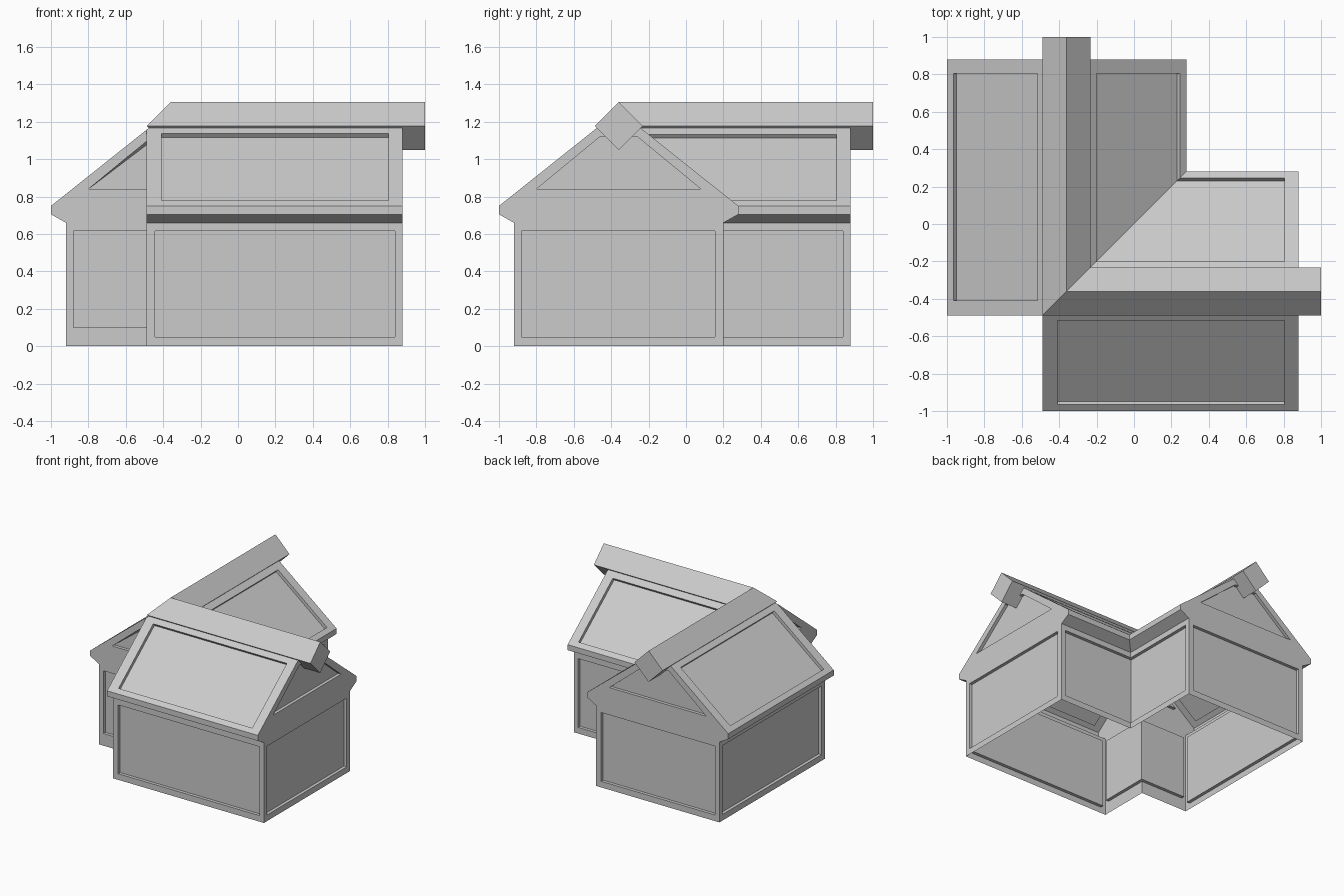
import bpy, bmesh
from mathutils import Vector as V

if "Cube" in bpy.data.objects:
    bpy.data.objects.remove(bpy.data.objects["Cube"])

MID, RUN, TOP, SLOPE = -0.36, 0.64, 1.26, 0.797   # ridge line and roof pitch
A, B = -0.49, 0.88                                # wing start and wing end
DEPTH = 0.026                                     # panel recess


def roof_z(y):
    return TOP - SLOPE * abs(y - MID)


def on_diag(p):
    return abs(p[0] - p[1]) < 1e-5


class Part:
    """Collects faces of one wing together with the copy mirrored across x = y."""

    def __init__(self, name):
        self.name, self.bm = name, bmesh.new()

    def face(self, pts, out):
        for swap in (False, True):
            ps = [V((p[1], p[0], p[2])) if swap else V(p) for p in pts]
            o = V((out[1], out[0], out[2])) if swap else V(out)
            f = self.bm.faces.new([self.bm.verts.new(p) for p in ps])
            f.normal_update()
            if f.normal.dot(o) < 0:
                f.normal_flip()

    def panel(self, outer, inner, out):
        """Framed recess; edges lying on the x = y plane stay open and mitred."""
        outer, inner, out = [V(p) for p in outer], [V(p) for p in inner], V(out).normalized()
        floor = []
        for p in inner:
            q = p - out * DEPTH
            if on_diag(p):
                if abs(out.x) < 1e-4:
                    q.x = q.y
                else:
                    q.y = q.x
            floor.append(q)
        mid = sum(floor, V()) / len(floor)
        for i in range(len(inner)):
            j = (i + 1) % len(inner)
            if on_diag(inner[i]) and on_diag(inner[j]):
                continue
            self.face([outer[i], outer[j], inner[j], inner[i]], out)
            self.face([inner[i], inner[j], floor[j], floor[i]], mid - (inner[i] + inner[j]) / 2)
        self.face(floor, out)

    def finish(self):
        bmesh.ops.remove_doubles(self.bm, verts=self.bm.verts, dist=1e-4)
        me = bpy.data.meshes.new(self.name)
        self.bm.to_mesh(me)
        self.bm.free()
        bpy.context.collection.objects.link(bpy.data.objects.new(self.name, me))


def along(y, x0, x1, z0, z1):
    return [(x0, y, z0), (x1, y, z0), (x1, y, z1), (x0, y, z1)]


def across(x, y0, y1, z0, z1):
    return [(x, y0, z0), (x, y1, z0), (x, y1, z1), (x, y0, z1)]


def at_x(x, yz):
    return [(x, y, z) for y, z in yz]


# walls: outer long side, courtyard side, gable end, outer notch
walls = Part("walls")
walls.panel(along(-.92, A, B, 0, .66), along(-.92, -.445, .84, .05, .615), (0, -1, 0))
walls.panel(along(.2, .2, B, 0, .66), along(.2, .2, .84, .05, .615), (0, 1, 0))
walls.panel(across(B, -.92, .2, 0, .66), across(B, -.88, .155, .05, .615), (1, 0, 0))
walls.panel(across(A, -.92, A, 0, .66), across(A, -.88, A, .10, .615), (-1, 0, 0))
walls.finish()

# eaves: flared soffit and fascia, with their end faces
eaves = Part("eaves")
for s, x_lo, x_mid in ((-1, A, A), (1, .2, .28)):
    w, e = MID + s * .56, MID + s * RUN
    eaves.face([(x_lo, w, .66), (B, w, .66), (B, e, .705), (x_mid, e, .705)], (0, s, -1))
    eaves.face(along(e, x_mid, B, .705, .75), (0, s, 0))
eaves.face(at_x(B, [(-.92, .66), (.2, .66), (.28, .705), (.28, .75), (-1, .75), (-1, .705)]), (1, 0, 0))
eaves.face(at_x(A, [(-.92, .66), (A, .66), (A, .75), (-1, .75), (-1, .705)]), (-1, 0, 0))
eaves.finish()

# roof slopes with recessed panels
roof = Part("roof")


def on_roof(xy):
    return [(x, y, roof_z(y)) for x, y in xy]


roof.panel(on_roof([(A, -1), (B, -1), (B, A), (A, A)]),
           on_roof([(-.41, -.965), (.805, -.965), (.805, -.515), (-.41, -.515)]), (0, -SLOPE, 1))
roof.face(on_roof([(A, A), (B, A), (B, MID), (MID, MID)]), (0, -SLOPE, 1))
roof.panel(on_roof([(.28, .28), (B, .28), (B, MID), (MID, MID)]),
           on_roof([(.245, .245), (.805, .245), (.805, -.2), (-.2, -.2)]), (0, SLOPE, 1))
roof.finish()

# gables: full one at the wing end, half one in the outer notch
gables = Part("gables")
tip = roof_z(-.46)
gables.panel(at_x(B, [(-1, .75), (.28, .75), (-.26, tip), (-.46, tip)]),
             at_x(B, [(-.80, .84), (.08, .84), (-.26, 1.12), (-.46, 1.12)]), (1, 0, 0))
gables.face(at_x(B, [(-.46, tip), (-.26, tip), (MID, TOP)]), (1, 0, 0))
gables.panel(at_x(A, [(-1, .75), (A, .75), (A, roof_z(A))]),
             at_x(A, [(-.80, .84), (A, .84), (A, 1.095)]), (-1, 0, 0))
gables.finish()

# ridge beam: diamond section, mitred at the corner
beam = Part("ridge_beam")
R, CZ = .128, 1.178
diamond = [(MID - R, CZ), (MID, CZ + R), (MID + R, CZ), (MID, CZ - R)]
for i in range(4):
    (y0, z0), (y1, z1) = diamond[i], diamond[(i + 1) % 4]
    beam.face([(y0, y0, z0), (1, y0, z0), (1, y1, z1), (y1, y1, z1)],
              (0, (y0 + y1) / 2 - MID, (z0 + z1) / 2 - CZ))
beam.face(at_x(1, diamond), (1, 0, 0))
beam.finish()
